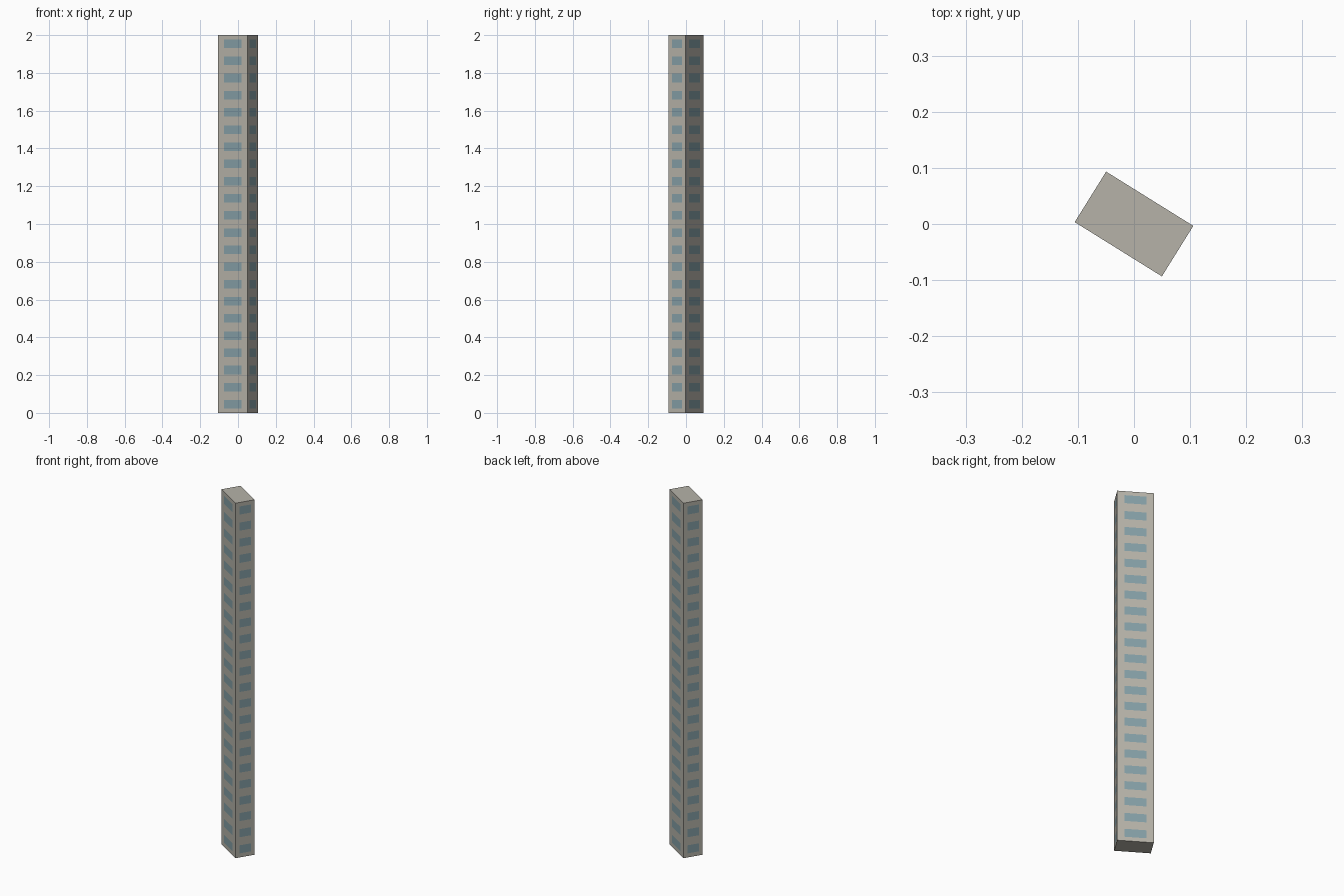
import bpy, bmesh, math
from mathutils import Matrix

cube = bpy.data.objects.get("Cube")
if cube:
    bpy.data.objects.remove(cube, do_unlink=True)

LENGTH, DEPTH, HEIGHT = 0.183, 0.106, 2.0
FLOORS = 22
TURN = math.radians(-31.9)


def material(name, srgb):
    color = [(c / 255) ** 2.2 for c in srgb] + [1]
    m = bpy.data.materials.new(name)
    m.use_nodes = True
    m.diffuse_color = color
    m.node_tree.nodes["Principled BSDF"].inputs["Base Color"].default_value = color
    return m


# Plain block
bm = bmesh.new()
bmesh.ops.create_cube(bm, size=1)
bmesh.ops.transform(bm, verts=bm.verts,
                    matrix=Matrix.Translation((0, 0, HEIGHT / 2))
                    @ Matrix.Diagonal((LENGTH, DEPTH, HEIGHT, 1)))


def cut_walls(point, normal):
    walls = [f for f in bm.faces if abs(f.normal.z) < 0.5
             and not (abs(normal[0]) and abs(f.normal.x) > 0.5)
             and not (abs(normal[1]) and abs(f.normal.y) > 0.5)]
    geom = walls + list({e for f in walls for e in f.edges}) \
        + list({v for f in walls for v in f.verts})
    bmesh.ops.bisect_plane(bm, geom=geom, plane_co=point, plane_no=normal)


# Cut the walls along the window edges
for side in (-0.3, 0.3):
    cut_walls((side * LENGTH, 0, 0), (1, 0, 0))
    cut_walls((0, side * DEPTH, 0), (0, 1, 0))
step = HEIGHT / FLOORS
for i in range(FLOORS):
    for part in (0.25, 0.75):
        cut_walls((0, 0, (i + part) * step), (0, 0, 1))

# Glaze the middle of each wall on every floor
for f in bm.faces:
    c = f.calc_center_median()
    across = c.x / LENGTH if abs(f.normal.y) > 0.5 else c.y / DEPTH
    in_window = 0.25 < (c.z / step) % 1 < 0.75
    f.material_index = int(abs(f.normal.z) < 0.5 and abs(across) < 0.3 and in_window)

bmesh.ops.rotate(bm, verts=bm.verts, cent=(0, 0, 0), matrix=Matrix.Rotation(TURN, 3, 'Z'))

mesh = bpy.data.meshes.new("tower_block")
bm.to_mesh(mesh)
bm.free()
mesh.materials.append(material("warm grey concrete", (180, 177, 167)))
mesh.materials.append(material("blue grey glass", (131, 157, 164)))
tower = bpy.data.objects.new("tower_block", mesh)
bpy.context.collection.objects.link(tower)
